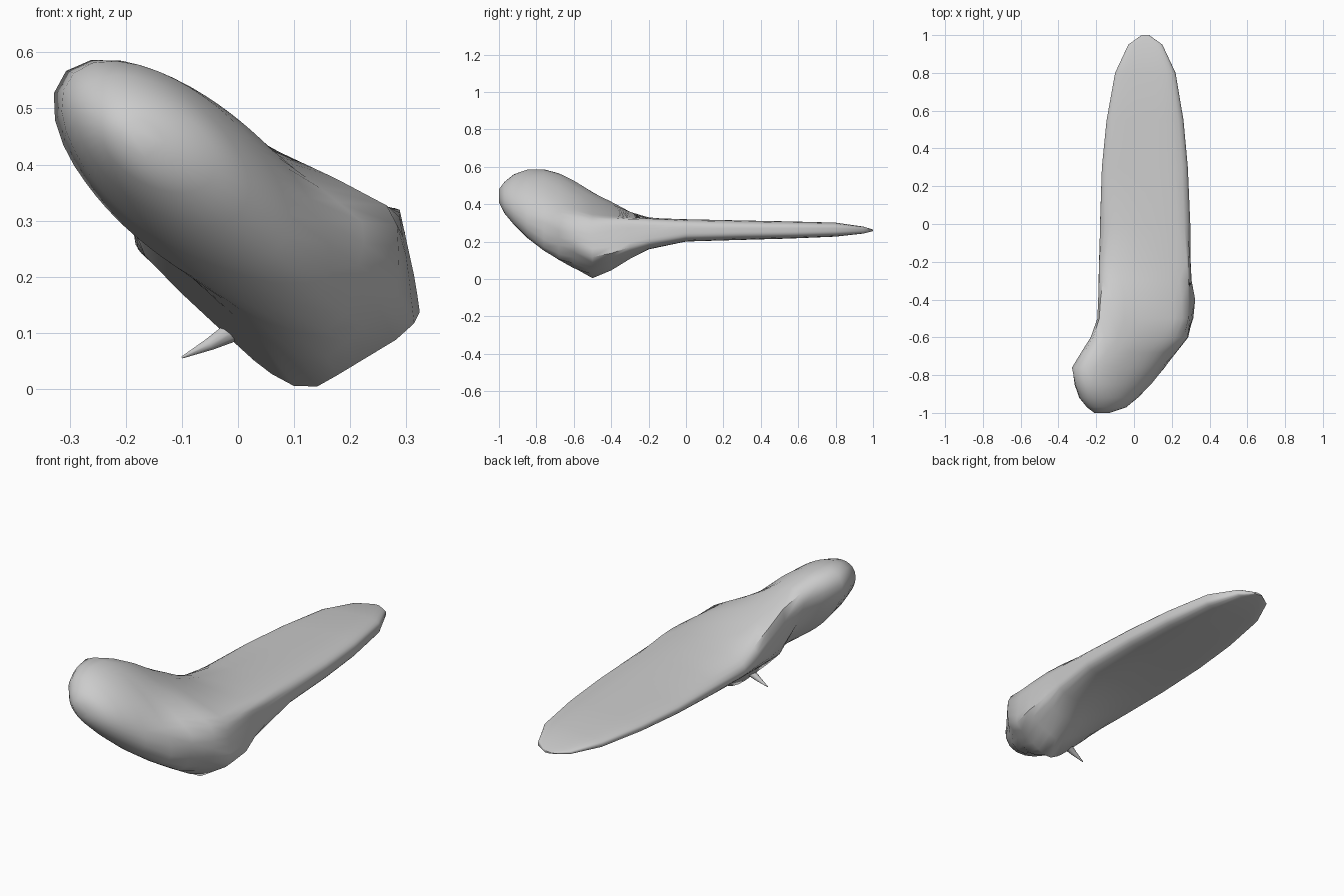
import bpy, bmesh, math
from mathutils import Vector

old = bpy.data.objects.get("Cube")
if old:
    bpy.data.objects.remove(old, do_unlink=True)

grey = bpy.data.materials.new("plain grey")
grey.use_nodes = True
COLOUR = (0.6, 0.6, 0.6, 1)
grey.diffuse_color = COLOUR
grey.node_tree.nodes["Principled BSDF"].inputs["Base Color"].default_value = COLOUR


def power(v, e):
    return math.copysign(abs(v) ** e, v)


def angles(count):
    return [math.tau * i / count for i in range(count)]


def oval(x0, x1, z0, z1, lean, square, wedge):
    """Oval filling its x and z bounds, sheared, squared or wedged."""
    pts = []
    for t in angles(48):
        u, v = power(math.cos(t), square), power(math.sin(t), square)
        h = lean * u + math.sqrt(1 - lean * lean) * v * (1 - wedge + wedge * u)
        pts.append(Vector(((x0 + x1) / 2 + (x1 - x0) / 2 * u,
                           (z0 + z1) / 2 + (z1 - z0) / 2 * h)))
    return pts


def stretched_skin(y, pts, count=40):
    """Even ring around the tight outline of the given points."""
    xs, zs = [p.x for p in pts], [p.y for p in pts]
    centre = Vector((min(xs) + max(xs), min(zs) + max(zs))) / 2
    half = Vector((max(xs) - min(xs), max(zs) - min(zs))) / 2
    walls = []
    for a in angles(120):
        n = Vector((math.cos(a) / half.x, math.sin(a) / half.y))
        walls.append((n, max(n.dot(p - centre) for p in pts)))
    ring = []
    for t in angles(count):
        d = Vector((half.x * math.cos(t), half.y * math.sin(t)))
        reach = min(h / n.dot(d) for n, h in walls if n.dot(d) > 0.01)
        p = centre + d * reach
        ring.append(Vector((p.x, y, p.y)))
    return ring


def loft(name, rings, angle=50):
    bm = bmesh.new()
    loops = [[bm.verts.new(p) for p in r] for r in rings]
    n = len(loops[0])
    for a, b in zip(loops, loops[1:]):
        for i in range(n):
            j = (i + 1) % n
            bm.faces.new((a[i], a[j], b[j], b[i]))
    bm.faces.new(loops[0])
    bm.faces.new(loops[-1])
    bmesh.ops.recalc_face_normals(bm, faces=bm.faces)
    mesh = bpy.data.meshes.new(name)
    bm.to_mesh(mesh)
    bm.free()
    mesh.materials.append(grey)
    obj = bpy.data.objects.new(name, mesh)
    bpy.context.collection.objects.link(obj)
    bpy.ops.object.select_all(action='DESELECT')
    obj.select_set(True)
    bpy.context.view_layer.objects.active = obj
    bpy.ops.object.shade_smooth_by_angle(angle=math.radians(angle))


# Tilted head flowing into the flat blade: y, x range, z range, lean
body = [
    (-1.0, -0.21, -0.13, 0.41, 0.48, -0.3),
    (-0.97, -0.25, -0.04, 0.35, 0.52, -0.4),
    (-0.92, -0.29, 0.02, 0.29, 0.56, -0.5),
    (-0.85, -0.315, 0.09, 0.22, 0.585, -0.57),
    (-0.76, -0.33, 0.165, 0.15, 0.588, -0.64),
    (-0.68, -0.28, 0.2, 0.1, 0.565, -0.71),
    (-0.6, -0.23, 0.19, 0.055, 0.53, -0.77),
    (-0.5, -0.195, 0.16, 0.0, 0.475, -0.8),
    (-0.4, -0.19, 0.2, 0.05, 0.42, -0.75),
    (-0.3, -0.188, 0.26, 0.11, 0.37, -0.5),
    (-0.2, -0.185, 0.298, 0.155, 0.345, -0.25),
    (0.0, -0.18, 0.298, 0.19, 0.33, 0),
    (0.3, -0.17, 0.285, 0.2, 0.322, 0),
    (0.55, -0.145, 0.262, 0.208, 0.316, 0),
    (0.8, -0.1, 0.22, 0.22, 0.308, 0),
    (0.95, -0.03, 0.15, 0.24, 0.283, 0),
    (1.0, 0.04, 0.08, 0.255, 0.265, 0),
]
# Shoulder corners and thin right edge that the skin is stretched over
LEFT_EDGE = [(-0.178, 0.25), (-0.145, 0.217)]
corners = {
    -0.68: [(0.23, 0.29)],
    -0.6: [(0.282, 0.318), (0.287, 0.18)],
    -0.5: [(0.286, 0.318), (0.315, 0.108)] + LEFT_EDGE,
    -0.4: [(0.288, 0.32), (0.325, 0.13)] + LEFT_EDGE,
    -0.3: [(0.288, 0.32), (0.306, 0.16)] + LEFT_EDGE,
    -0.2: [(0.288, 0.322), (0.3, 0.185)] + LEFT_EDGE,
}
rings = []
for y, *shape in body:
    flat = min(1, max(0, (y + 0.5) / 0.5))
    pts = oval(*shape, 1 - 0.42 * flat, 0.25 * flat)
    pts += [Vector(c) for c in corners.get(y, [])]
    rings.append(stretched_skin(y, pts))
loft("head_and_blade", rings)

# Thin curved spike under the right side
path = [((0.06, -0.5, 0.14), 0.06), ((0.0, -0.5, 0.108), 0.022),
        ((-0.05, -0.5, 0.08), 0.012), ((-0.1, -0.5, 0.056), 0.002)]
spike = [[Vector((x - 0.5 * r * math.sin(a), y + r * math.cos(a),
                  z + 0.85 * r * math.sin(a))) for a in angles(10)]
         for (x, y, z), r in path]
loft("under_spike", spike)
